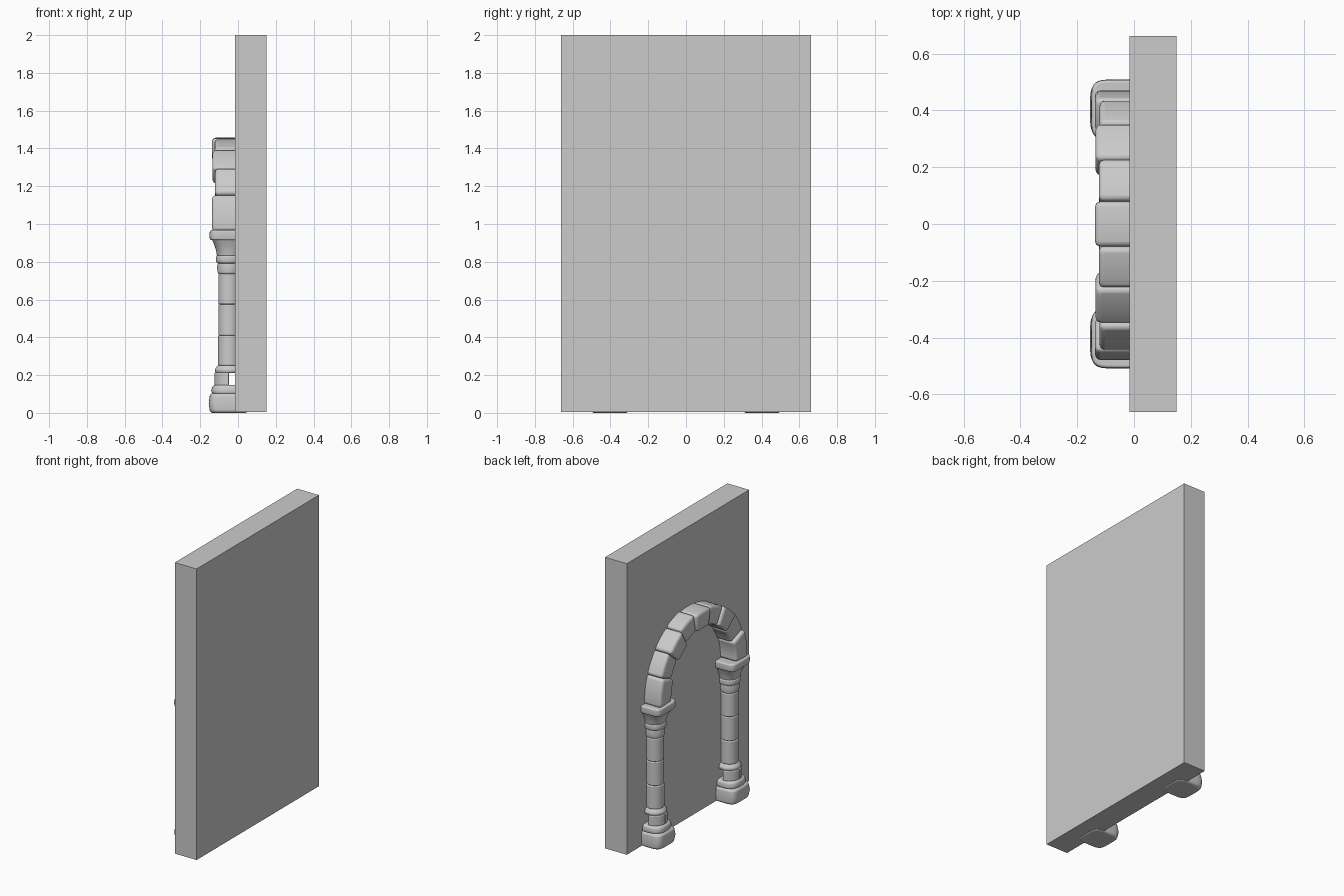
import bpy, bmesh, math, random
from mathutils import Matrix, Vector

random.seed(4)
if "Cube" in bpy.data.objects:
    bpy.data.objects.remove(bpy.data.objects["Cube"], do_unlink=True)

stone = bpy.data.materials.new("grey stone")
stone.use_nodes = True
GREY = (0.6, 0.6, 0.6, 1)
stone.diffuse_color = GREY
stone.node_tree.nodes["Principled BSDF"].inputs["Base Color"].default_value = GREY


def finish(name, bm, bevel=0.0):
    bmesh.ops.recalc_face_normals(bm, faces=bm.faces)
    mesh = bpy.data.meshes.new(name)
    bm.to_mesh(mesh)
    bm.free()
    mesh.materials.append(stone)
    obj = bpy.data.objects.new(name, mesh)
    bpy.context.collection.objects.link(obj)
    if bevel:
        mod = obj.modifiers.new("worn edges", "BEVEL")
        mod.width = bevel
        mod.segments = 3
        mod.limit_method = "ANGLE"
        mod.angle_limit = math.radians(40)
        bpy.ops.object.select_all(action="DESELECT")
        obj.select_set(True)
        bpy.context.view_layer.objects.active = obj
        bpy.ops.object.shade_smooth_by_angle(angle=math.radians(40))
    return obj


def loft(name, y, rings, bevel):
    """Stack rounded-square rings (z, half depth, half width, squareness)."""
    bm = bmesh.new()
    steps = 40
    loops = []
    for z, hx, hy, power in rings:
        loop = []
        for i in range(steps):
            a = math.tau * i / steps
            c, s = math.cos(a), math.sin(a)
            px = math.copysign(abs(c) ** (2 / power), c) * hx
            py = math.copysign(abs(s) ** (2 / power), s) * hy
            loop.append(bm.verts.new((AXIS_X + px, y + py, z)))
        loops.append(loop)
    for low, high in zip(loops, loops[1:]):
        for i in range(steps):
            j = (i + 1) % steps
            bm.faces.new((low[i], low[j], high[j], high[i]))
    bm.faces.new(loops[0])
    bm.faces.new(loops[-1])
    return finish(name, bm, bevel)


def wedge(name, r0, r1, a0, a1, d0, d1, matrix, bevel):
    """Curved block: radii r0..r1, angles a0..a1, depth d0..d1."""
    bm = bmesh.new()
    steps = 6
    loops = []
    for i in range(steps + 1):
        a = math.radians(a0 + (a1 - a0) * i / steps)
        loops.append([bm.verts.new(matrix @ Vector((r * math.cos(a), r * math.sin(a), d)))
                      for r, d in ((r0, d0), (r1, d0), (r1, d1), (r0, d1))])
    for p, q in zip(loops, loops[1:]):
        for i in range(4):
            j = (i + 1) % 4
            bm.faces.new((p[i], p[j], q[j], q[i]))
    bm.faces.new(loops[0])
    bm.faces.new(loops[-1])
    return finish(name, bm, bevel)


AXIS_X = -0.048

# Wall slab
bm = bmesh.new()
bmesh.ops.create_cube(bm, size=1, matrix=Matrix.Translation((0.0675, 0, 1.002))
                      @ Matrix.Diagonal((0.165, 1.326, 1.996, 1)))
finish("wall", bm)

# Columns
for side, y in (("left", 0.403), ("right", -0.403)):
    loft(side + "_plinth", y, [(0, 0.1, 0.098, 4), (0.05, 0.107, 0.103, 4.5),
                               (0.103, 0.1, 0.097, 4)], 0.014)
    loft(side + "_base_moulding", y, [(0.095, 0.088, 0.088, 2.8), (0.12, 0.094, 0.092, 2.8),
                                      (0.147, 0.085, 0.085, 2.6)], 0.012)
    upright = Matrix.Translation((AXIS_X, y, 0))
    for k, start in enumerate((90, 180)):
        wedge(f"{side}_base_stone_{k}", 0.02, 0.077, start, start + 90,
              0.143, 0.214, upright, 0.01)
    loft(side + "_base_collar", y, [(0.212, 0.072, 0.072, 2), (0.23, 0.075, 0.075, 2),
                                    (0.252, 0.06, 0.06, 2)], 0.006)
    for k, (low, high, r) in enumerate(((0.25, 0.41, 0.058), (0.41, 0.575, 0.056),
                                        (0.575, 0.735, 0.056))):
        loft(f"{side}_shaft_drum_{k}", y, [(low, r, r, 2), (high, r, r, 2)], 0.006)
    loft(side + "_neck_ring", y, [(0.735, 0.058, 0.058, 2), (0.765, 0.063, 0.063, 2),
                                  (0.795, 0.06, 0.06, 2)], 0.008)
    loft(side + "_capital_ring", y, [(0.792, 0.064, 0.066, 2.2), (0.812, 0.07, 0.071, 2.2),
                                     (0.835, 0.066, 0.068, 2.2)], 0.008)
    loft(side + "_capital_flare", y, [(0.83, 0.063, 0.065, 2.2), (0.86, 0.068, 0.07, 2.6),
                                      (0.89, 0.078, 0.08, 3.2), (0.918, 0.09, 0.092, 4)], 0.006)
    loft(side + "_capital_slab", y, [(0.914, 0.1, 0.102, 5), (0.94, 0.104, 0.106, 5),
                                     (0.967, 0.1, 0.104, 5)], 0.008)

# Arch stones: local x -> y, local y -> z, depth -> -x
arch = Matrix(((0, 0, -1, 0), (1, 0, 0, 0), (0, 1, 0, 0.985), (0, 0, 0, 1)))
edges = [-3, 21, 41, 61, 80, 100, 119, 139, 159, 183]
depths = [0.137, 0.121, 0.135, 0.124, 0.137, 0.124, 0.135, 0.121, 0.137]
for k, depth in enumerate(depths):
    wedge(f"arch_stone_{k}", 0.347 + random.uniform(-0.006, 0.006),
          0.475 + random.uniform(-0.006, 0.006), edges[k], edges[k + 1],
          -0.01, depth, arch, 0.018)
